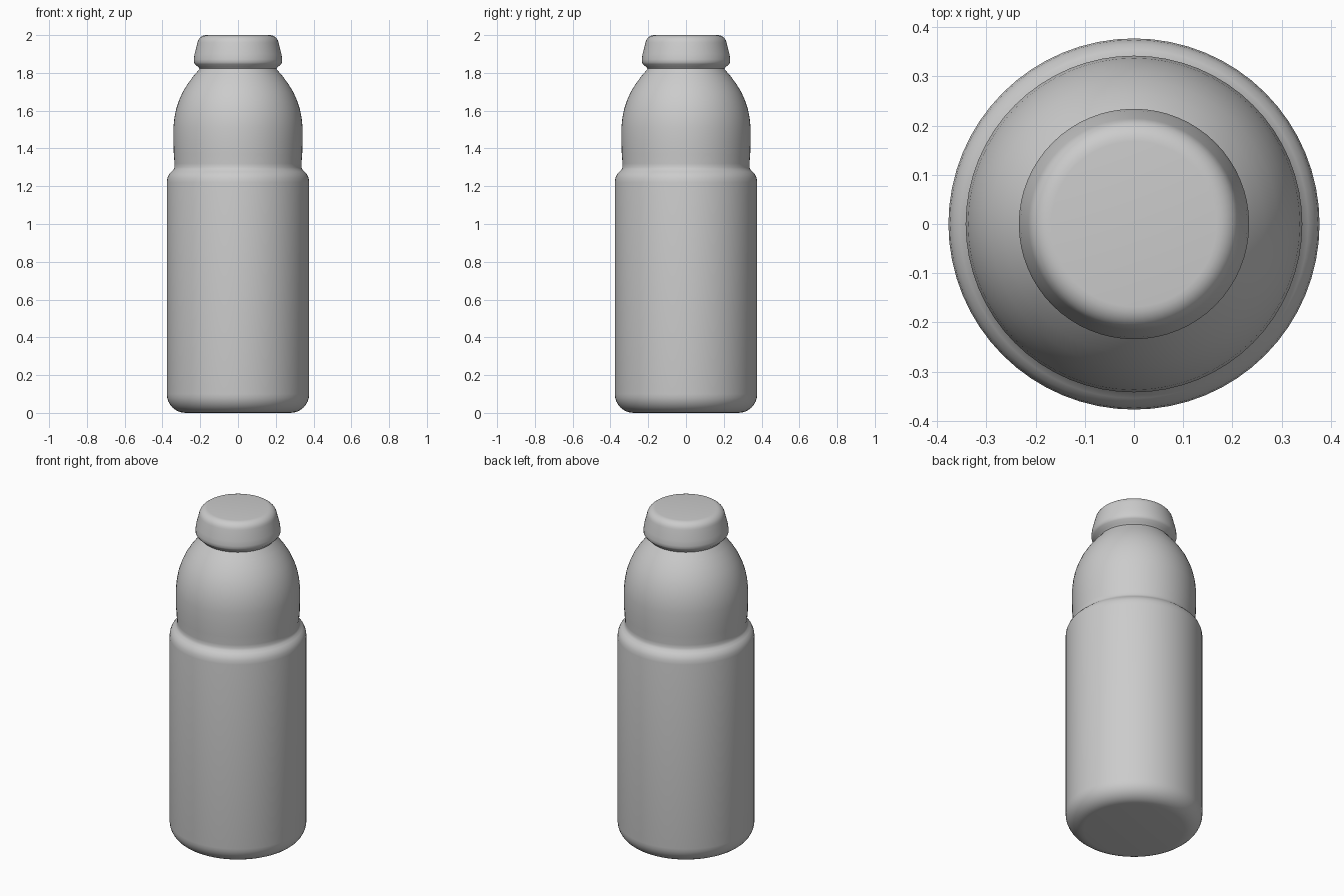
import bpy
import bmesh
import math

if "Cube" in bpy.data.objects:
    bpy.data.objects.remove(bpy.data.objects["Cube"])

SEGMENTS = 64


def arc(cx, cz, rx, rz, start, end, steps=6):
    """Points along an elliptical fillet, angles in degrees."""
    pts = []
    for i in range(steps + 1):
        a = math.radians(start + (end - start) * i / steps)
        pts.append((cx + rx * math.cos(a), cz + rz * math.sin(a)))
    return pts


def lathe(name, profile):
    """Spin an (r, z) profile around z; ends on the axis become flat discs."""
    bm = bmesh.new()
    rings = []
    for r, z in profile:
        if r == 0:
            rings.append([bm.verts.new((0, 0, z))] * SEGMENTS)
        else:
            rings.append([bm.verts.new((r * math.cos(2 * math.pi * i / SEGMENTS),
                                        r * math.sin(2 * math.pi * i / SEGMENTS), z))
                          for i in range(SEGMENTS)])
    for low, high in zip(rings, rings[1:]):
        for i in range(SEGMENTS):
            j = (i + 1) % SEGMENTS
            corners = [low[i], low[j], high[j], high[i]]
            bm.faces.new(list(dict.fromkeys(corners)))
    bmesh.ops.recalc_face_normals(bm, faces=bm.faces)
    mesh = bpy.data.meshes.new(name)
    bm.to_mesh(mesh)
    bm.free()
    obj = bpy.data.objects.new(name, mesh)
    bpy.context.collection.objects.link(obj)
    bpy.ops.object.select_all(action='DESELECT')
    obj.select_set(True)
    bpy.context.view_layer.objects.active = obj
    bpy.ops.object.shade_smooth_by_angle(angle=math.radians(35))
    return obj


# Bottle: rounded base, straight body, stepped shoulder, domed upper part
bottle = [(0, 0)]
bottle += arc(0.277, 0.10, 0.10, 0.10, -90, 0, 8)
bottle += [(0.377, 1.22)]
bottle += [(0.374, 1.243), (0.366, 1.262), (0.354, 1.276), (0.342, 1.287),
           (0.336, 1.30), (0.336, 1.32), (0.340, 1.37), (0.342, 1.44),
           (0.342, 1.51), (0.337, 1.56), (0.327, 1.61), (0.312, 1.655),
           (0.292, 1.70), (0.264, 1.745), (0.235, 1.784), (0.210, 1.813),
           (0.203, 1.822)]
lathe("bottle", bottle)

# Cap: flared underside, tapered wall, rounded flat top
cap = [(0.203, 1.822), (0.212, 1.832), (0.228, 1.846), (0.234, 1.856),
       (0.234, 1.872), (0.230, 1.90), (0.217, 1.95)]
cap += arc(0.168, 1.953, 0.047, 0.047, 10, 90, 6)
cap += [(0, 2.0)]
lathe("cap", cap)
